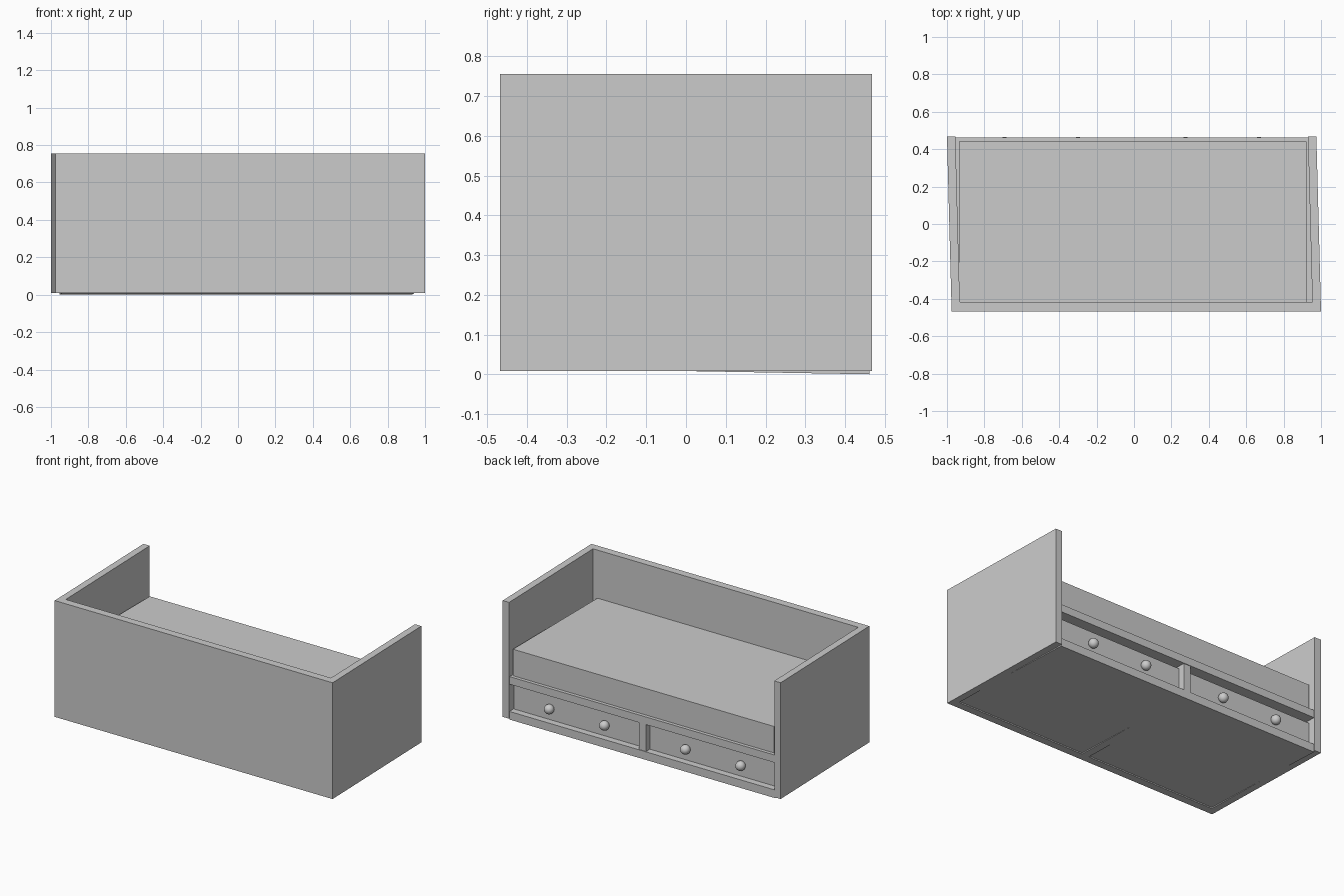
import bpy
import bmesh

if "Cube" in bpy.data.objects:
    bpy.data.objects.remove(bpy.data.objects["Cube"])

SHEAR = -0.0267   # the frame leans sideways slightly from front to back
H0, H1 = 0.008, 0.755
IN, OUT = 0.9425, 0.9875


def box(name, x, y, z, shear=SHEAR, tilt=0.0):
    """Box from (min, max) ranges, x sheared along y, z tilted along y."""
    bm = bmesh.new()
    bmesh.ops.create_cube(bm, size=1)
    for v in bm.verts:
        px, py, pz = (r[0] if c < 0 else r[1] for c, r in zip(v.co, (x, y, z)))
        v.co = (px + shear * py, py, pz + tilt * (py - y[1]))
    return finish(name, bm)


def finish(name, bm):
    mesh = bpy.data.meshes.new(name)
    bm.to_mesh(mesh)
    bm.free()
    ob = bpy.data.objects.new(name, mesh)
    bpy.context.collection.objects.link(ob)
    return ob


# Upright panels: two ends and the tall back
box("left_end_panel", (-OUT, -IN), (-0.468, 0.468), (H0, H1))
box("right_end_panel", (IN, OUT), (-0.468, 0.468), (H0, H1))
box("back_panel", (-IN, IN), (-0.468, -0.418), (H0, H1))

# Base board (slightly tilted), mattress platform and mattress
box("base_board", (-IN, IN), (-0.418, 0.462), (0.0, 0.052), tilt=-0.0174)
box("mattress_platform", (-IN, IN), (-0.418, 0.462), (0.227, 0.276))
box("mattress", (-0.935, 0.922), (-0.418, 0.44), (0.276, 0.446), shear=0)

# Partition between the drawers
box("drawer_partition", (-0.025, 0.025), (-0.418, 0.458), (H0, 0.227))

# Drawer fronts with two round knobs each
for side, s in (("left", -1), ("right", 1)):
    xs = sorted((s * 0.028, s * 0.94))
    box(side + "_drawer_front", xs, (0.385, 0.42), (0.05, 0.208))
    for i, kx in enumerate((0.288, 0.68)):
        bm = bmesh.new()
        bmesh.ops.create_uvsphere(bm, u_segments=24, v_segments=14, radius=0.03)
        for f in bm.faces:
            f.smooth = True
        knob = finish(f"{side}_drawer_knob_{i + 1}", bm)
        knob.location = (s * kx - 0.0125, 0.436, 0.127)
